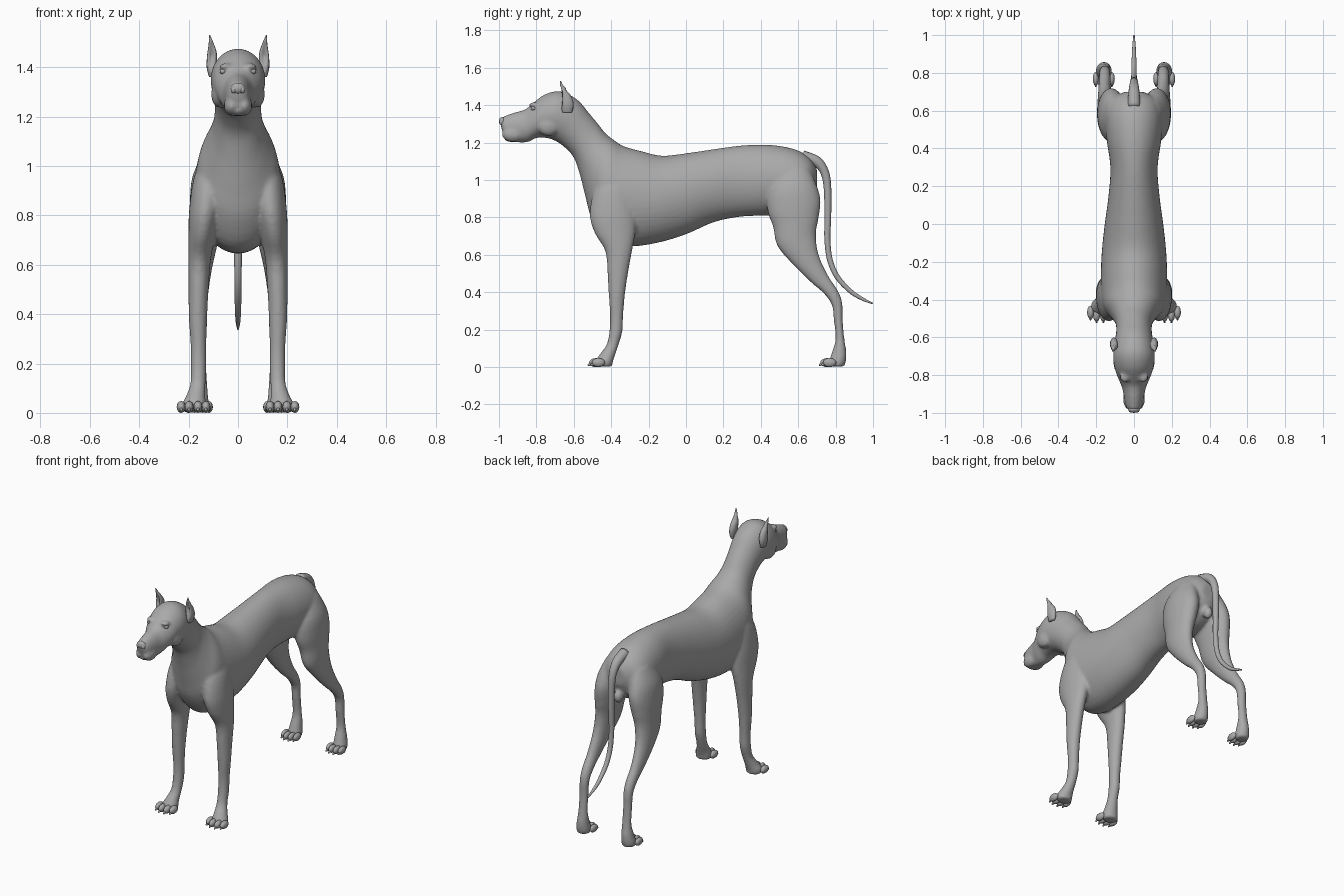
import bpy, bmesh, math
from mathutils import Vector, Matrix

coat = bpy.data.materials.new("grey_coat")
coat.diffuse_color = (0.4, 0.4, 0.4, 1)


def catmull(rows, steps=4):
    """Smoothly resample a list of section tuples."""
    out = []
    for i in range(len(rows) - 1):
        p = [rows[max(i - 1, 0)], rows[i], rows[i + 1], rows[min(i + 2, len(rows) - 1)]]
        for s in range(steps):
            t = s / steps
            out.append([0.5 * (2 * b + (c - a) * t + (2 * a - 5 * b + 4 * c - d) * t * t
                               + (3 * b - a - 3 * c + d) * t ** 3) for a, b, c, d in zip(*p)])
    out.append(list(rows[-1]))
    return out


def loft(bm, rows, side=1, n=24):
    """Elliptical loft; each row is (y1, z1, y2, z2, centre x, half width)."""
    rings = []
    for y1, z1, y2, z2, xc, w in catmull(rows):
        ring = []
        for k in range(n):
            a = 2 * math.pi * k / n
            s = math.sin(a) / 2
            ring.append(bm.verts.new((side * (xc + w * math.cos(a)),
                                      (y1 + y2) / 2 + (y1 - y2) * s,
                                      (z1 + z2) / 2 + (z1 - z2) * s)))
        rings.append(ring)
    for r, q in zip(rings, rings[1:]):
        for k in range(n):
            bm.faces.new((r[k], r[(k + 1) % n], q[(k + 1) % n], q[k]))
    bm.faces.new(rings[0])
    bm.faces.new(rings[-1])


def ball(bm, c, r, rot=None, seg=16):
    m = Matrix.Translation(c) @ (rot or Matrix()) @ Matrix.Diagonal((*r, 1))
    bmesh.ops.create_uvsphere(bm, u_segments=seg, v_segments=seg // 2 + 2, radius=1, matrix=m)


def finish(name, bm, voxel=0):
    bmesh.ops.recalc_face_normals(bm, faces=bm.faces)
    for f in bm.faces:
        f.smooth = True
    me = bpy.data.meshes.new(name)
    bm.to_mesh(me)
    bm.free()
    me.materials.append(coat)
    ob = bpy.data.objects.new(name, me)
    bpy.context.collection.objects.link(ob)
    if voxel:  # fuse overlapping volumes into one skin
        m = ob.modifiers.new("fuse", 'REMESH')
        m.mode = 'VOXEL'
        m.voxel_size = voxel
        m.use_smooth_shade = True
        s = ob.modifiers.new("soften", 'SMOOTH')
        s.factor = 0.5
        s.iterations = 6
    return ob


# Torso, neck and head: top point, bottom point, half width
trunk = [(.70, 1.06, .70, .95, .05), (.66, 1.12, .66, .87, .12), (.58, 1.165, .58, .82, .15),
         (.45, 1.188, .45, .81, .145), (.3, 1.185, .3, .805, .125), (.15, 1.165, .15, .775, .135),
         (0, 1.143, 0, .71, .155), (-.13, 1.13, -.15, .665, .17), (-.24, 1.155, -.3, .645, .176),
         (-.33, 1.18, -.42, .67, .175), (-.38, 1.21, -.50, .78, .16), (-.43, 1.25, -.535, .9, .125),
         (-.47, 1.30, -.565, 1.02, .1), (-.52, 1.36, -.60, 1.12, .094), (-.57, 1.42, -.655, 1.18, .1),
         (-.63, 1.46, -.70, 1.21, .108), (-.69, 1.475, -.745, 1.225, .11),
         (-.76, 1.455, -.80, 1.225, .098), (-.82, 1.41, -.84, 1.205, .078),
         (-.86, 1.378, -.88, 1.2, .062), (-.92, 1.36, -.92, 1.205, .052),
         (-.975, 1.34, -.96, 1.22, .042), (-.996, 1.32, -.985, 1.27, .022)]
# Legs: front point, rear point, centre x, half width
front_leg = [(-.43, 1.05, -.29, 1.05, .095, .045), (-.49, .95, -.28, .95, .115, .065),
             (-.515, .82, -.265, .82, .132, .066), (-.49, .72, -.27, .72, .145, .056),
             (-.432, .62, -.288, .62, .156, .046), (-.42, .5, -.31, .5, .16, .041),
             (-.413, .38, -.327, .38, .162, .037), (-.406, .27, -.336, .27, .16, .032),
             (-.41, .19, -.34, .19, .16, .032), (-.425, .12, -.36, .12, .162, .031),
             (-.46, .07, -.38, .06, .172, .04), (-.48, .035, -.39, .03, .178, .05),
             (-.47, .002, -.395, .002, .178, .046)]
hind_leg = [(.50, 1.06, .66, 1.06, .09, .05), (.44, .95, .70, .97, .11, .074),
            (.435, .84, .72, .89, .12, .075), (.465, .75, .71, .80, .13, .066),
            (.487, .65, .695, .71, .14, .056), (.56, .56, .71, .6, .15, .044),
            (.66, .46, .76, .49, .155, .034), (.735, .395, .815, .405, .155, .031),
            (.78, .33, .836, .34, .155, .029), (.79, .25, .838, .25, .155, .028),
            (.8, .15, .847, .15, .155, .029), (.78, .08, .858, .08, .158, .036),
            (.765, .03, .855, .03, .16, .043), (.77, .002, .845, .002, .16, .038)]

bm = bmesh.new()
loft(bm, [(a, b, c, d, 0, w) for a, b, c, d, w in trunk], n=40)
for s in (1, -1):
    loft(bm, front_leg, s)
    loft(bm, hind_leg, s)
    ball(bm, (s * .05, -.81, 1.402), (.026, .03, .014))      # brow
    ball(bm, (s * .026, -.925, 1.245), (.032, .06, .042))    # upper lip
    ball(bm, (s * .075, -.735, 1.29), (.034, .06, .055))     # cheek
ball(bm, (0, -.93, 1.222), (.026, .045, .02))                # chin
ball(bm, (0, .685, .87), (.028, .03, .04))                   # under-tail bulge
finish("dog_body", bm, 0.009)

# Nose pad with nostrils
bm = bmesh.new()
ball(bm, (0, -.981, 1.314), (.03, .019, .023))
for s in (1, -1):
    ball(bm, (s * .017, -.986, 1.308), (.012, .012, .014))
finish("nose", bm)

# Paws: four toes with claws on each foot
for label, px, py, k in (("front", .18, -.468, 1.0), ("hind", .16, .768, .85)):
    for s, sd in ((1, "right"), (-1, "left")):
        bm = bmesh.new()
        for i, dx in enumerate((-.05, -.018, .018, .05)):
            dy = 0 if i in (0, 3) else -.014
            x, y = s * (px + dx * k), py + dy
            ball(bm, (x, y, .024), (.0185 * k, .036, .024), seg=12)
            ball(bm, (x, y - .032, .014), (.006, .013, .007), Matrix.Rotation(.4, 4, 'X'), 8)
        finish(f"{label}_toes_{sd}", bm)

# Ears and eyes
ear = [(-.66, 1.36, -.61, 1.36, .105, .012), (-.668, 1.395, -.602, 1.39, .107, .019),
       (-.67, 1.425, -.603, 1.42, .106, .021), (-.671, 1.46, -.618, 1.455, .105, .019),
       (-.673, 1.495, -.648, 1.49, .108, .011), (-.675, 1.53, -.669, 1.53, .115, .002)]
for s, sd in ((1, "right"), (-1, "left")):
    bm = bmesh.new()
    loft(bm, ear, s, 16)
    # hollow the front of the ear
    for v in bm.verts:
        t = max(0, 1 - abs(abs(v.co.x) - .107) / .013) * max(0, 1 - abs(v.co.z - 1.445) / .06)
        if v.co.y < -.645:
            v.co.y += .03 * t
    finish(f"ear_{sd}", bm)
    bm = bmesh.new()
    ball(bm, (s * .06, -.815, 1.383), (.014, .014, .011))
    finish(f"eye_{sd}", bm)

# Tail: y, z, radius along its path
path = [(.62, 1.125, .034), (.70, 1.098, .029), (.742, 1.04, .023), (.757, .95, .02),
        (.758, .8, .018), (.756, .68, .016), (.77, .57, .015), (.81, .48, .014),
        (.88, .405, .012), (.94, .366, .009), (.998, .34, .004)]
rows = []
for i, (y, z, r) in enumerate(path):
    a, b = path[max(i - 1, 0)], path[min(i + 1, len(path) - 1)]
    d = Vector((b[0] - a[0], b[1] - a[1])).normalized()
    rows.append((y - d.y * r, z + d.x * r, y + d.y * r, z - d.x * r, 0, r))
bm = bmesh.new()
loft(bm, rows, 1, 16)
finish("tail", bm)
